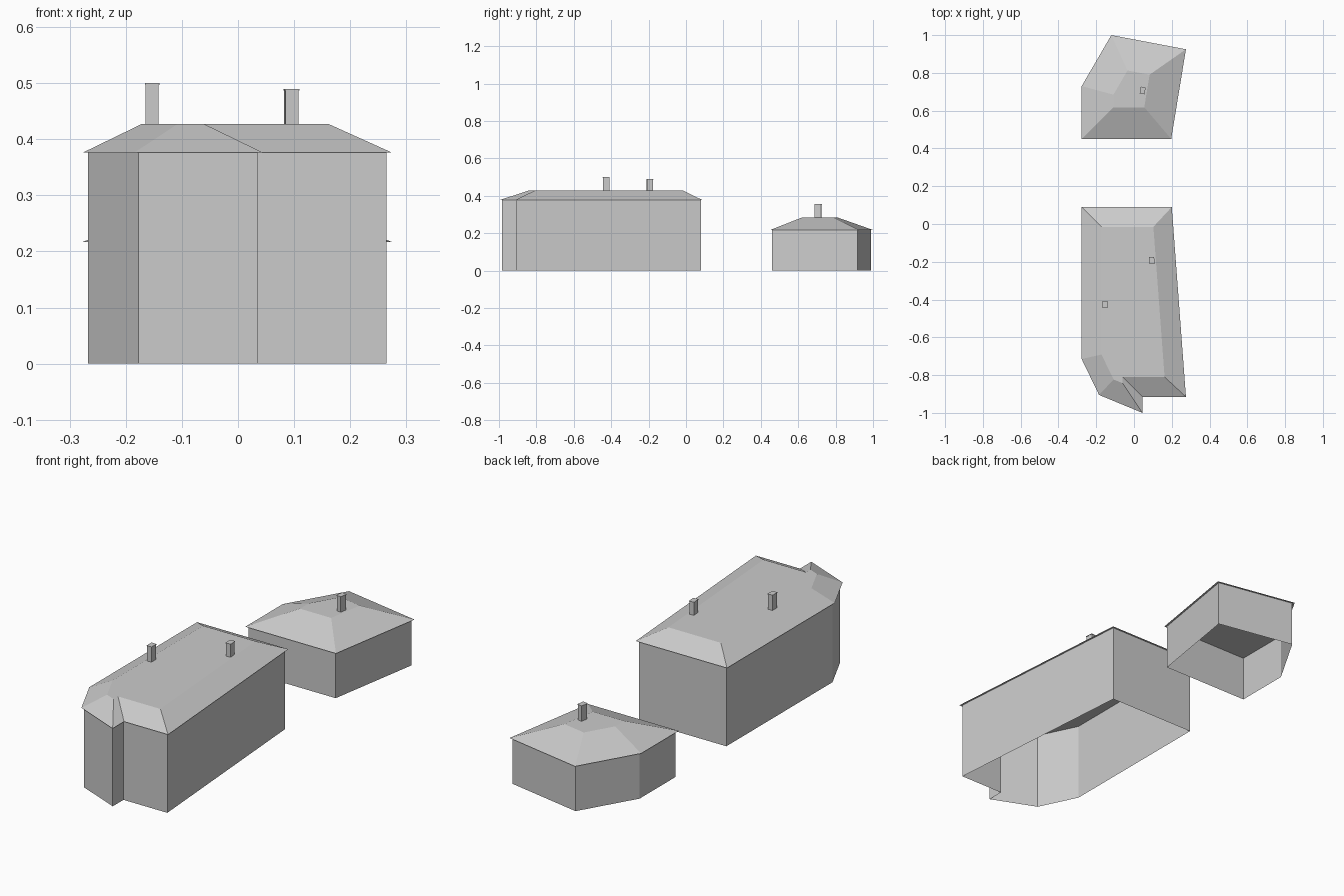
import bpy, bmesh, math
from mathutils import Vector, Matrix

if "Cube" in bpy.data.objects:
    bpy.data.objects.remove(bpy.data.objects["Cube"], do_unlink=True)

grey = bpy.data.materials.new("plain grey")
grey.use_nodes = True
grey.diffuse_color = (0.6, 0.6, 0.6, 1)
grey.node_tree.nodes["Principled BSDF"].inputs["Base Color"].default_value = (0.6, 0.6, 0.6, 1)


def inset(points, dist):
    """Mitred inward offset of a counter-clockwise outline."""
    result = []
    for i, p in enumerate(points):
        p = Vector(p)
        before = (p - Vector(points[i - 1])).normalized()
        after = (Vector(points[(i + 1) % len(points)]) - p).normalized()
        n1 = Vector((-before.y, before.x))
        n2 = Vector((-after.y, after.x))
        result.append(p + (n1 + n2) * dist / (1 + n1.dot(n2)))
    return result


def loft(name, lower, upper, z0, z1, closed=True):
    """Skin two matching outlines, with end faces when closed."""
    bm = bmesh.new()
    low = [bm.verts.new((p[0], p[1], z0)) for p in lower]
    top = [bm.verts.new((p[0], p[1], z1)) for p in upper]
    for i in range(len(low)):
        j = (i + 1) % len(low)
        bm.faces.new((low[i], low[j], top[j], top[i]))
    if closed:
        bm.faces.new(low[::-1])
        bm.faces.new(top)
    mesh = bpy.data.meshes.new(name)
    bm.to_mesh(mesh)
    bm.free()
    mesh.materials.append(grey)
    obj = bpy.data.objects.new(name, mesh)
    bpy.context.collection.objects.link(obj)
    return obj


def building(name, eaves, eave_z, ridge_z, slope_run):
    # Open-bottomed walls sit just inside the overhanging hipped roof
    walls = inset(eaves, 0.01)
    loft(name + "_walls", walls, walls, 0, eave_z, closed=False)
    loft(name + "_roof", eaves, inset(eaves, slope_run), eave_z, ridge_z)


def chimney(name, x, y, z0, z1, angle):
    # Plain shaft with a thin cap
    turn = Matrix.Rotation(math.radians(angle), 2)

    def rect(w, d):
        return [turn @ Vector((sx * w, sy * d)) + Vector((x, y))
                for sx, sy in ((-1, -1), (1, -1), (1, 1), (-1, 1))]
    shaft, cap = rect(0.0115, 0.017), rect(0.013, 0.0185)
    loft(name + "_shaft", shaft, shaft, z0, z1 - 0.003)
    loft(name + "_cap", cap, cap, z1 - 0.003, z1)


# Long house with a chamfered corner and a stepped front
house = [(-0.277, -0.715), (-0.185, -0.905), (0.045, -1.0), (0.045, -0.915),
         (0.275, -0.915), (0.2, 0.09), (-0.277, 0.09)]
building("house", house, 0.376, 0.427, 0.105)
chimney("house_left_chimney", 0.095, -0.193, 0.427, 0.49, 4.3)
chimney("house_right_chimney", -0.153, -0.427, 0.427, 0.50, 0)

# Small five-sided outbuilding behind
outbuilding = [(-0.277, 0.45), (0.197, 0.45), (0.275, 0.925), (-0.12, 1.0), (-0.277, 0.73)]
building("outbuilding", outbuilding, 0.217, 0.283, 0.168)
chimney("outbuilding_chimney", 0.046, 0.707, 0.283, 0.357, -9.3)
